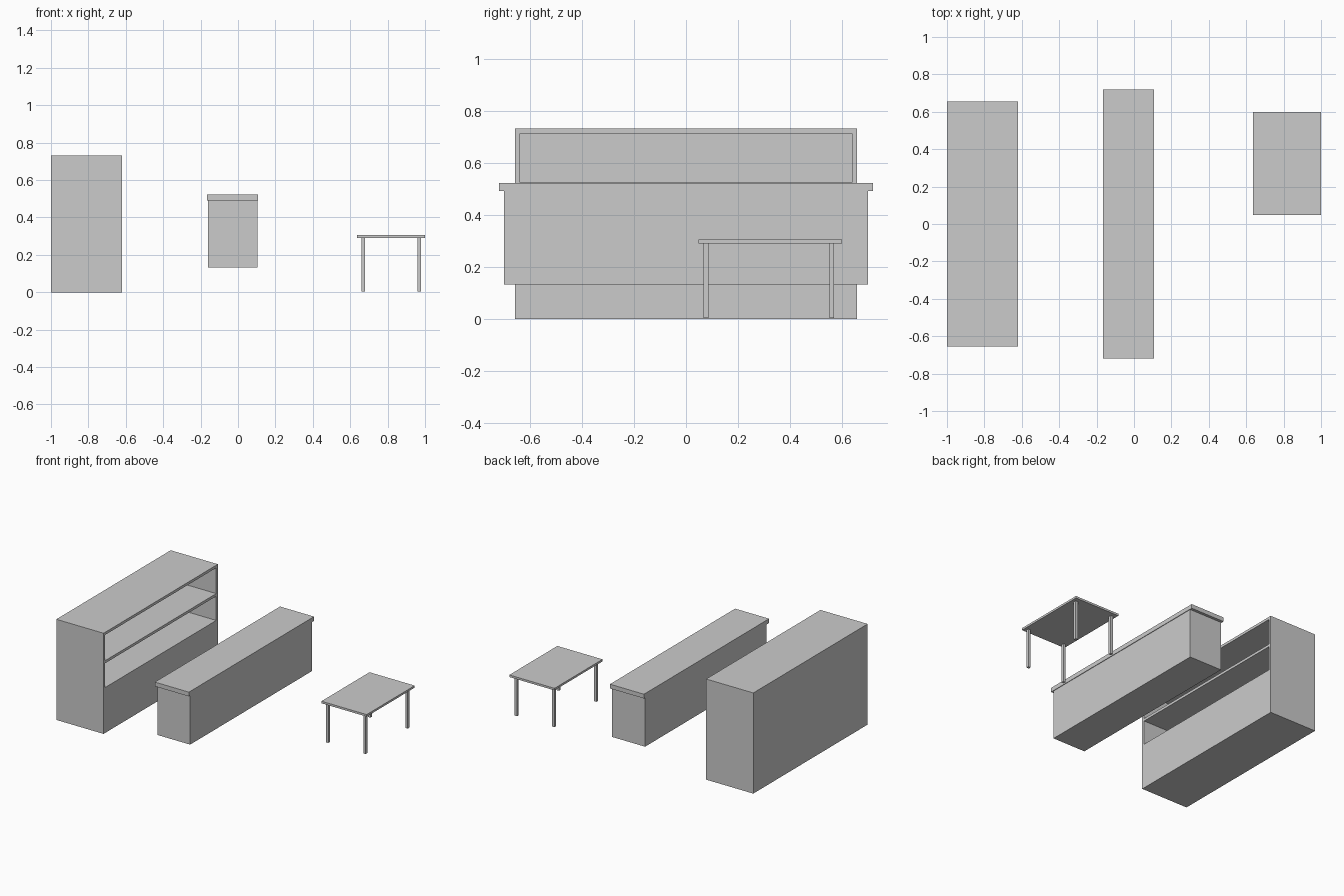
import bpy, bmesh
from mathutils import Vector

if "Cube" in bpy.data.objects:
    bpy.data.objects.remove(bpy.data.objects["Cube"])


def box(name, x, y, z):
    """Axis-aligned box from (min, max) ranges."""
    bm = bmesh.new()
    bmesh.ops.create_cube(bm, size=1)
    lo, hi = Vector((x[0], y[0], z[0])), Vector((x[1], y[1], z[1]))
    for v in bm.verts:
        v.co = Vector([lo[i] if v.co[i] < 0 else hi[i] for i in range(3)])
    mesh = bpy.data.meshes.new(name)
    bm.to_mesh(mesh)
    bm.free()
    ob = bpy.data.objects.new(name, mesh)
    bpy.context.collection.objects.link(ob)
    return ob


# Shelf cabinet, open towards +x
XB, XF, W, H, T = -1.0, -0.621, 0.656, 0.731, 0.019
BASE, SHELF = 0.33, 0.506
carcass = box("cabinet_carcass", (XB, XF), (-W, W), (0, H))
for i, z in enumerate([(BASE, SHELF), (SHELF + T, H - T)]):
    cutter = box(f"bay_cutter_{i}", (XB + T, XF + 0.1), (-W + T, W - T), z)
    cutter.hide_render = True
    cutter.hide_set(True)
    mod = carcass.modifiers.new(f"bay_{i}", 'BOOLEAN')
    mod.object = cutter
    mod.operation = 'DIFFERENCE'
    mod.solver = 'EXACT'

# Long counter, raised above the floor
box("counter_body", (-0.16, 0.104), (-0.698, 0.698), (0.132, 0.491))
box("counter_top", (-0.165, 0.108), (-0.718, 0.718), (0.491, 0.522))

# Small table with four square legs
TX, TY = (0.637, 1.0), (0.048, 0.599)
INSET, LEG = (0.022, 0.02), 0.019
box("table_top", TX, TY, (0.29, 0.305))
for xn, x0 in (("left", TX[0] + INSET[0]), ("right", TX[1] - INSET[0] - LEG)):
    for yn, y0 in (("front", TY[0] + INSET[1]), ("back", TY[1] - INSET[1] - LEG - 0.01)):
        box(f"table_leg_{yn}_{xn}", (x0, x0 + LEG), (y0, y0 + LEG), (0.005, 0.29))
